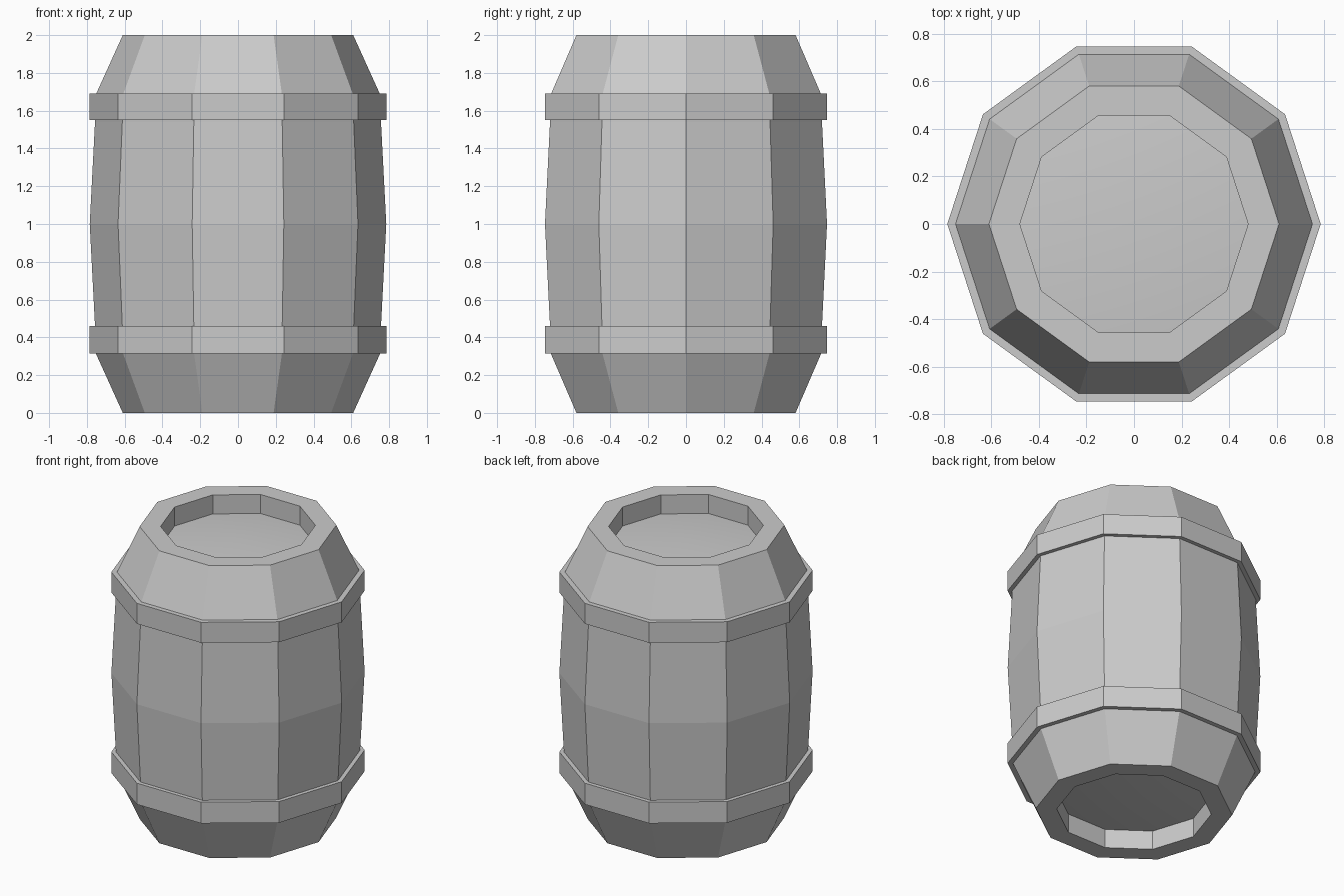
import bpy, bmesh
from math import cos, sin, tau

if "Cube" in bpy.data.objects:
    bpy.data.objects.remove(bpy.data.objects["Cube"])

SIDES = 10


def lathe(name, profile, smooth=False):
    """Revolve (radius, z) points in SIDES flat steps; radius 0 becomes a pole."""
    bm = bmesh.new()
    rings = []
    for r, z in profile:
        if r == 0:
            rings.append([bm.verts.new((0, 0, z))] * SIDES)
        else:
            rings.append([bm.verts.new((r * cos(tau * i / SIDES), r * sin(tau * i / SIDES), z))
                          for i in range(SIDES)])
    for a, b in zip(rings, rings[1:]):
        for i in range(SIDES):
            j = (i + 1) % SIDES
            face = bm.faces.new(dict.fromkeys((a[i], a[j], b[j], b[i])))
            face.smooth = smooth
    mesh = bpy.data.meshes.new(name)
    bm.to_mesh(mesh)
    bm.free()
    obj = bpy.data.objects.new(name, mesh)
    bpy.context.collection.objects.link(obj)
    return obj


# Staves with rims and recess walls at both ends
lower = [(0.48, 0.13), (0.48, 0), (0.61, 0), (0.755, 0.32), (0.757, 0.46)]
upper = [(r, 2 - z) for r, z in reversed(lower)]
lathe("barrel_staves", lower + [(0.785, 1.0)] + upper)

# Hoops: outer face plus narrow top and bottom lips
for name, z0, z1 in (("lower_hoop", 0.315, 0.46), ("upper_hoop", 1.55, 1.69)):
    lathe(name, [(0.75, z0), (0.785, z0), (0.785, z1), (0.75, z1)])

# Slightly domed, smooth end panels set inside the rims
lathe("bottom_panel", [(0, 0.09), (0.48, 0.13)], smooth=True)
lathe("top_panel", [(0.48, 1.87), (0, 1.91)], smooth=True)
